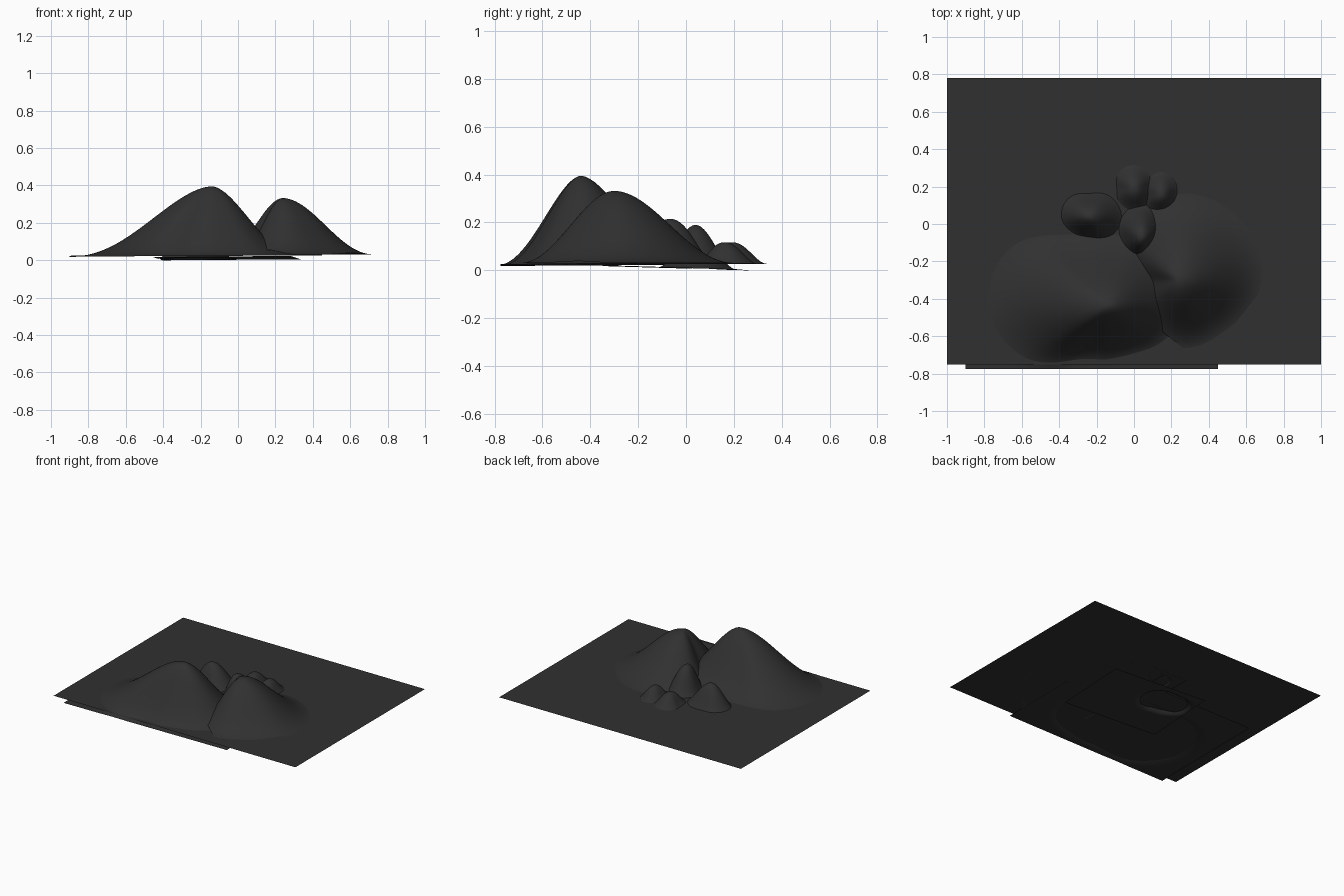
import bpy, bmesh, math
from mathutils import Matrix, Vector

if "Cube" in bpy.data.objects:
    bpy.data.objects.remove(bpy.data.objects["Cube"])

mat = bpy.data.materials.new("charcoal")
mat.diffuse_color = (0.03, 0.03, 0.03, 1)
mat.use_nodes = True
mat.node_tree.nodes["Principled BSDF"].inputs["Base Color"].default_value = mat.diffuse_color


def sheet(name, centre, size, rot, cells, height):
    """Rectangular grid, rotated about z and displaced by height(x, y)."""
    bm = bmesh.new()
    bmesh.ops.create_grid(bm, x_segments=cells, y_segments=cells, size=0.5)
    turn = Matrix.Rotation(math.radians(rot), 4, 'Z')
    for v in bm.verts:
        p = turn @ Vector((v.co.x * size[0], v.co.y * size[1], 0))
        x, y = p.x + centre[0], p.y + centre[1]
        v.co = (x, y, height(x, y))
    me = bpy.data.meshes.new(name)
    bm.to_mesh(me)
    bm.free()
    me.materials.append(mat)
    for f in me.polygons:
        f.use_smooth = True
    ob = bpy.data.objects.new(name, me)
    bpy.context.collection.objects.link(ob)
    return ob


def radius(radii, angle):
    """Smooth periodic interpolation of evenly spaced outline radii."""
    n = len(radii)
    u = (angle / math.tau % 1) * n
    i = int(u)
    f = u - i
    a, b, c, d = (radii[(i + k) % n] for k in (-1, 0, 1, 2))
    return b + 0.5 * f * (c - a + f * (2*a - 5*b + 4*c - d + f * (3*(b - c) + d - a)))


def hill(name, centre, size, rot, cells, peak, radii, power, base, tilt=(0, 0)):
    """Mound with a lopsided outline, on a slightly tilted flat skirt."""
    px, py, pz = peak

    def floor(x, y):
        return base + tilt[0] * (x - centre[0]) + tilt[1] * (y - centre[1])

    top = pz - floor(px, py)

    def height(x, y):
        dx, dy = x - px, y - py
        t = math.hypot(dx, dy) / radius(radii, math.atan2(dy, dx))
        h = math.cos(math.pi / 2 * t ** power) ** 2 if t < 1 else 0
        return floor(x, y) + top * h

    return sheet(name, centre, size, rot, cells, height)


# flat ground
sheet("ground", (0, 0.015), (2, 1.53), 0, 1, lambda x, y: 0.035)

# two large hills (radii every 30 or 45 degrees, counter-clockwise from +x)
hill("large_hill", (-0.225, -0.315), (1.35, 0.92), 0, 70, (-0.14, -0.44, 0.395),
     [0.46, 0.46, 0.44, 0.43, 0.50, 0.70, 0.74, 0.62, 0.38, 0.325, 0.33, 0.40],
     0.87, 0.025, (0.006, 0.006))
hill("right_hill", (0.27, -0.18), (0.86, 0.77), -38, 60, (0.24, -0.30, 0.332),
     [0.48, 0.50, 0.50, 0.42, 0.24, 0.30, 0.39, 0.40],
     0.95, 0.031)

# small mounds behind
hill("left_mound", (-0.06, -0.06), (0.74, 0.6), -5, 60, (-0.24, 0.04, 0.19),
     [0.23, 0.21, 0.17, 0.20, 0.20, 0.16, 0.15, 0.20],
     1.0, 0.011, (0.005, -0.03))
hill("middle_mound", (0.04, -0.03), (0.36, 0.46), 0, 40, (0.04, -0.07, 0.215),
     [0.13, 0.16, 0.20, 0.17, 0.13, 0.13, 0.14, 0.12],
     1.15, 0.026)
hill("back_mound", (-0.01, 0.20), (0.30, 0.32), 0, 32, (0.0, 0.19, 0.117),
     [0.11, 0.13, 0.15, 0.14, 0.11, 0.13, 0.14, 0.13],
     1.15, 0.027)
hill("back_right_mound", (0.145, 0.17), (0.28, 0.30), 0, 32, (0.145, 0.16, 0.117),
     [0.10, 0.12, 0.14, 0.12, 0.10, 0.12, 0.12, 0.11],
     1.15, 0.028)
